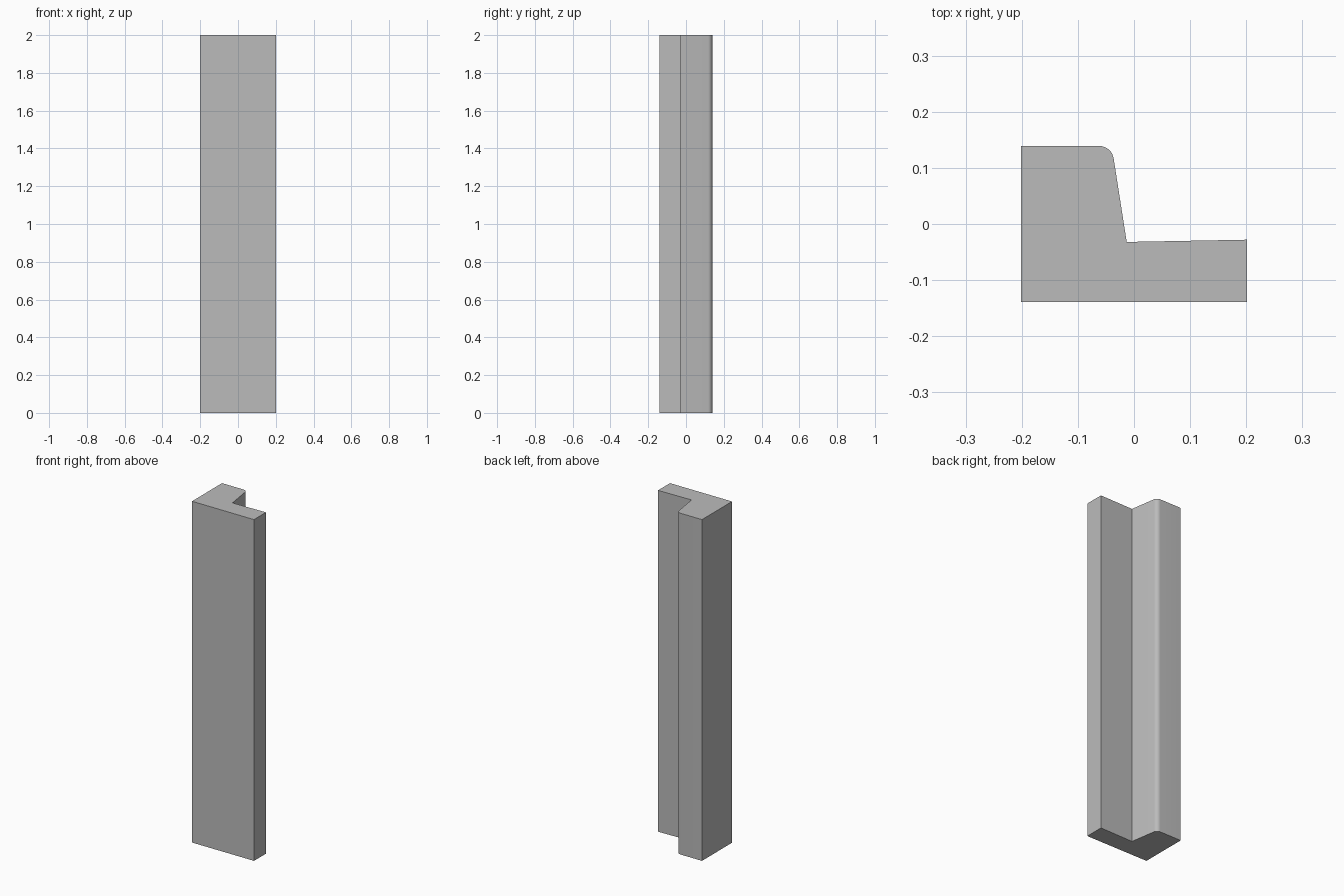
import bpy
import bmesh
from math import cos, sin, radians

cube = bpy.data.objects.get("Cube")
if cube:
    bpy.data.objects.remove(cube, do_unlink=True)

HEIGHT = 2.0
HALF_X, HALF_Y = 0.201, 0.139
RADIUS, STEPS = 0.026, 8

# Plain grey material
grey = bpy.data.materials.new("plain grey")
grey.use_nodes = True
color = (0.5, 0.5, 0.5, 1)
grey.diffuse_color = color
grey.node_tree.nodes["Principled BSDF"].inputs["Base Color"].default_value = color

# L-shaped profile: base, thin leg, inner corner, rounded stop, back
profile = [(-HALF_X, -HALF_Y), (HALF_X, -HALF_Y), (HALF_X, -0.028), (-0.013, -0.032)]
center_x, center_y = -0.062, HALF_Y - RADIUS
for i in range(STEPS + 1):
    angle = radians(9 + (90 - 9) * i / STEPS)
    profile.append((center_x + RADIUS * cos(angle), center_y + RADIUS * sin(angle)))
profile.append((-HALF_X, HALF_Y))

# Extrude the profile upward
bm = bmesh.new()
bottom = bm.faces.new([bm.verts.new((x, y, 0)) for x, y in profile])
result = bmesh.ops.extrude_face_region(bm, geom=[bottom], use_keep_orig=True)
top_verts = [g for g in result["geom"] if isinstance(g, bmesh.types.BMVert)]
bmesh.ops.translate(bm, vec=(0, 0, HEIGHT), verts=top_verts)
bmesh.ops.recalc_face_normals(bm, faces=bm.faces)

mesh = bpy.data.meshes.new("rebated_post")
bm.to_mesh(mesh)
bm.free()
mesh.materials.append(grey)
post = bpy.data.objects.new("rebated_post", mesh)
bpy.context.collection.objects.link(post)

# Smooth the rounded corner, keep the other edges sharp
bpy.ops.object.select_all(action="DESELECT")
post.select_set(True)
bpy.context.view_layer.objects.active = post
bpy.ops.object.shade_smooth_by_angle(angle=radians(30))
